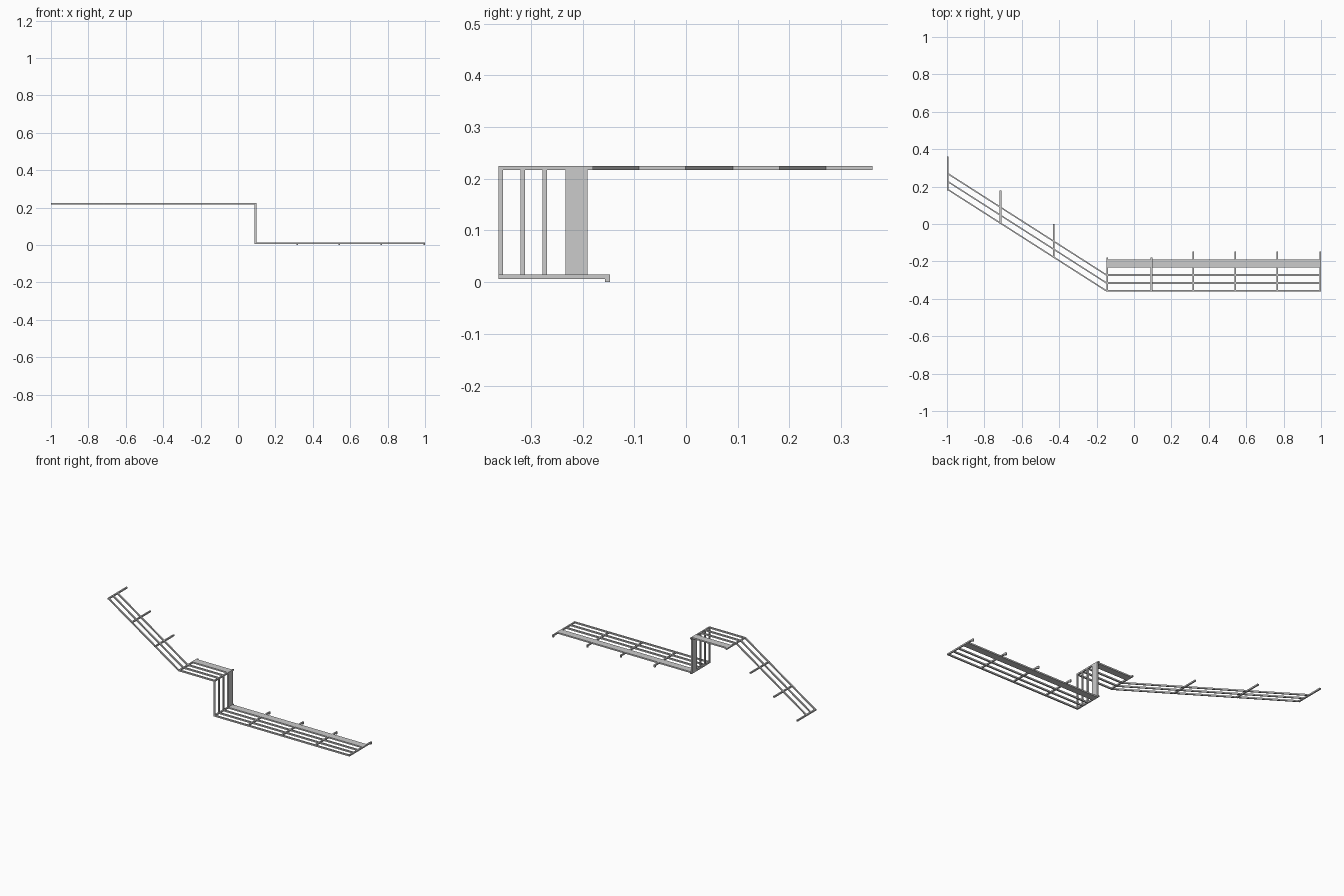
import bpy, bmesh

if "Cube" in bpy.data.objects:
    bpy.data.objects.remove(bpy.data.objects["Cube"])

T = 0.0085                 # bar thickness
Z_LOW, Z_TOP = 0.006, 0.2165   # undersides of the two levels
X_STEP, X_BEND = 0.0895, -0.147
RISE = 0.545               # sideways shift of the slanted wing
SLOPE = RISE / (1 + X_BEND)
Y_FRONT = -0.362


def sweep(name, sections):
    """Join consecutive four-cornered sections into a closed solid."""
    bm = bmesh.new()
    rings = [[bm.verts.new(p) for p in s] for s in sections]
    for a, b in zip(rings, rings[1:]):
        for i in range(4):
            j = (i + 1) % 4
            bm.faces.new((a[i], a[j], b[j], b[i]))
    bm.faces.new(rings[0])
    bm.faces.new(rings[-1])
    bmesh.ops.recalc_face_normals(bm, faces=bm.faces[:])
    mesh = bpy.data.meshes.new(name)
    bm.to_mesh(mesh)
    bm.free()
    obj = bpy.data.objects.new(name, mesh)
    bpy.context.collection.objects.link(obj)
    return obj


def box(name, x0, x1, y0, y1, z0, z1):
    return sweep(name, [[(x, y0, z0), (x, y1, z0), (x, y1, z1), (x, y0, z1)]
                        for x in (x0, x1)])


def rail(name, y0, y1, with_wing):
    # stations: outer (x, z), inner (x, z), sideways shift
    stations = [
        (1, Z_LOW + T, 1, Z_LOW, 0),
        (X_STEP + T, Z_LOW + T, X_STEP, Z_LOW, 0),
        (X_STEP + T, Z_TOP + T, X_STEP, Z_TOP, 0),
        (X_BEND, Z_TOP + T, X_BEND, Z_TOP, 0),
    ]
    if with_wing:
        stations.append((-1, Z_TOP + T, -1, Z_TOP, RISE))
    sweep(name, [[(xo, y0 + d, zo), (xo, y1 + d, zo), (xi, y1 + d, zi), (xi, y0 + d, zi)]
                 for xo, zo, xi, zi, d in stations])


# Three thin rails running the whole length
for i, y in enumerate((Y_FRONT, -0.3195, -0.277)):
    rail(f"rail_{i + 1}", y, y + T, True)

# Wide plank over the lower run, the step and the landing
rail("wide_plank", -0.233, -0.19, False)

# Lower cross bars with a small downward hook at the back end
for i, x in enumerate((0.316, 0.541, 0.766, 1 - T / 2)):
    box(f"lower_cross_bar_{i + 1}", x - T / 2, x + T / 2, Y_FRONT, -0.147, Z_LOW, Z_LOW + T)
    box(f"lower_hook_{i + 1}", x - T / 2, x + T / 2, -0.1565, -0.147, 0, Z_LOW)

# Cross bars at the step corners and at the bend
box("step_bottom_bar", X_STEP, X_STEP + T, Y_FRONT, -0.18, Z_LOW, Z_LOW + T)
box("step_top_bar", X_STEP, X_STEP + T, Y_FRONT, -0.18, Z_TOP, Z_TOP + T)
box("bend_bar", X_BEND, X_BEND + T, Y_FRONT, -0.18, Z_TOP, Z_TOP + T)

# Cross bars of the slanted wing, each starting at the front rail
for i, x in enumerate((-0.430, -0.714, -1 + T / 2)):
    y = Y_FRONT + (X_BEND - x) * SLOPE
    box(f"wing_cross_bar_{i + 1}", x - T / 2, x + T / 2, y, y + 0.18, Z_TOP, Z_TOP + T)
